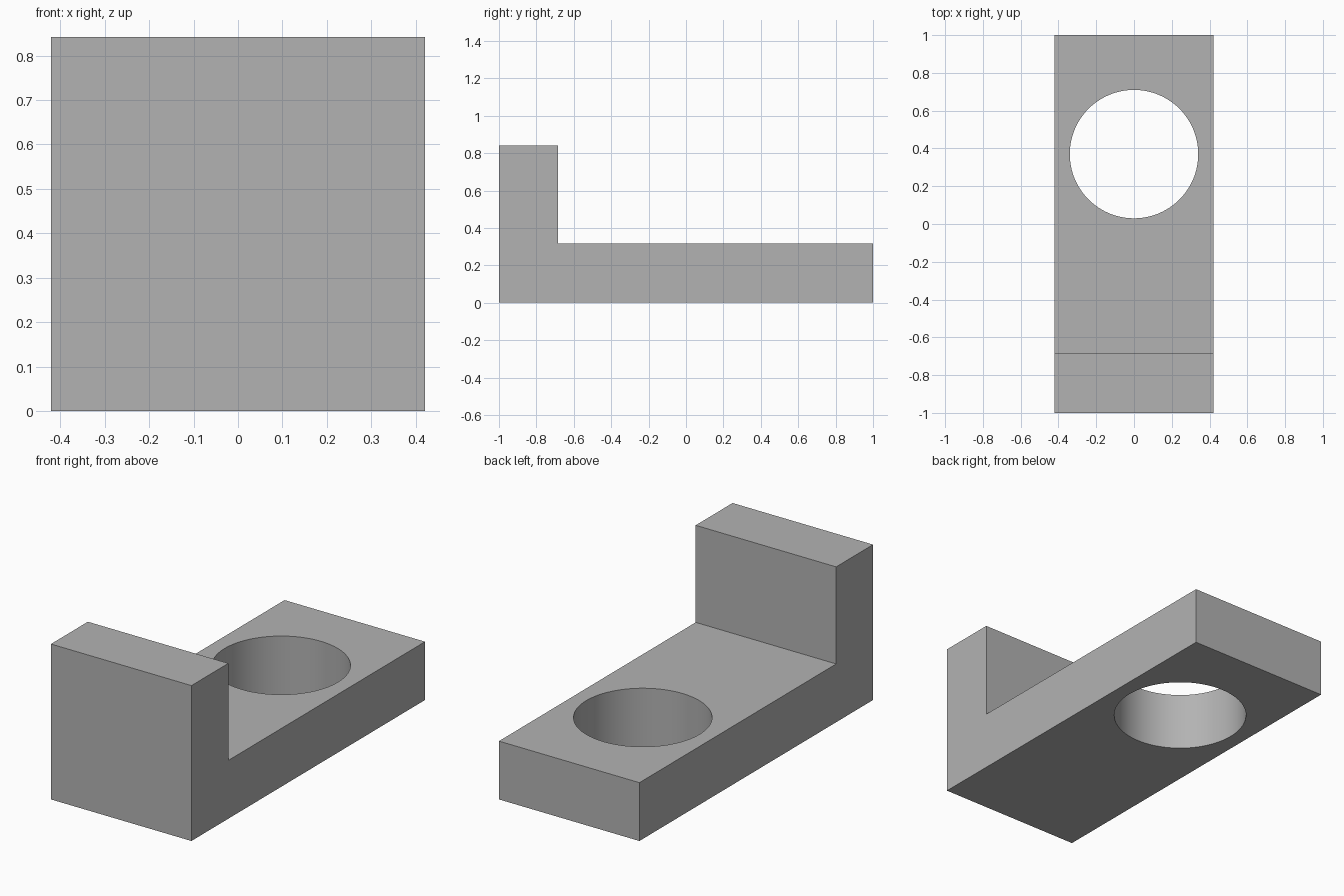
import bpy, bmesh, math

old = bpy.data.objects.get("Cube")
if old:
    bpy.data.objects.remove(old, do_unlink=True)

HALF_W, HEIGHT, BASE_T, WALL_Y = 0.421, 0.842, 0.316, -0.684
HOLE_Y, HOLE_R = 0.37, 0.34

grey = bpy.data.materials.new("plain grey")
grey.use_nodes = True
colour = (0.45, 0.45, 0.45, 1)
grey.diffuse_color = colour
grey.node_tree.nodes["Principled BSDF"].inputs["Base Color"].default_value = colour

# L-shaped side profile, extruded across the width
profile = [(-1, 0), (1, 0), (1, BASE_T), (WALL_Y, BASE_T), (WALL_Y, HEIGHT), (-1, HEIGHT)]
bm = bmesh.new()
side = bm.faces.new([bm.verts.new((-HALF_W, y, z)) for y, z in profile])
extruded = bmesh.ops.extrude_face_region(bm, geom=[side])["geom"]
bmesh.ops.translate(bm, vec=(2 * HALF_W, 0, 0),
                    verts=[v for v in extruded if isinstance(v, bmesh.types.BMVert)])
bmesh.ops.recalc_face_normals(bm, faces=bm.faces)
mesh = bpy.data.meshes.new("angle_bracket")
bm.to_mesh(mesh)
bm.free()
mesh.materials.append(grey)
bracket = bpy.data.objects.new("angle_bracket", mesh)
bpy.context.collection.objects.link(bracket)

# Round hole through the base plate
bpy.ops.mesh.primitive_cylinder_add(vertices=96, radius=HOLE_R, depth=1,
                                    location=(0, HOLE_Y, BASE_T / 2))
cutter = bpy.context.object
cutter.name = "hole_cutter"
cutter.data.materials.append(grey)
cut = bracket.modifiers.new("round_hole", 'BOOLEAN')
cut.operation = 'DIFFERENCE'
cut.solver = 'EXACT'
cut.object = cutter

# Apply the cut, remove the helper, smooth the hole wall
bpy.ops.object.select_all(action='DESELECT')
bracket.select_set(True)
bpy.context.view_layer.objects.active = bracket
bpy.ops.object.modifier_apply(modifier=cut.name)
bpy.data.objects.remove(cutter, do_unlink=True)
bpy.ops.object.shade_smooth_by_angle(angle=math.radians(30))
